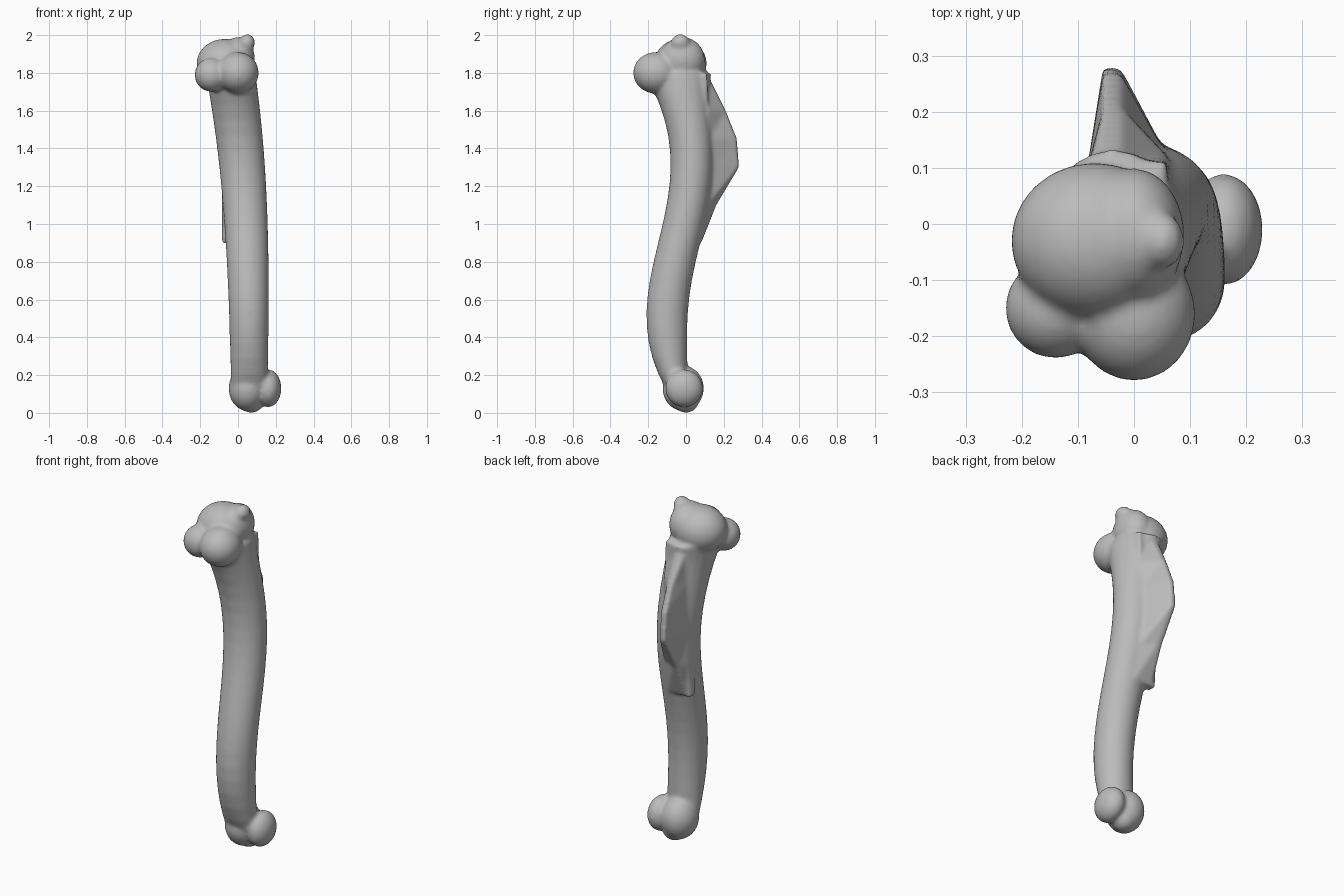
import bpy, bmesh
from math import cos, sin, pi, tau
from mathutils import Matrix

cube = bpy.data.objects.get("Cube")
if cube:
    bpy.data.objects.remove(cube)

bone_grey = bpy.data.materials.new("bone_grey")
bone_grey.use_nodes = True
colour = (0.5, 0.5, 0.5, 1)
bone_grey.diffuse_color = colour
bone_grey.node_tree.nodes["Principled BSDF"].inputs["Base Color"].default_value = colour

bm = bmesh.new()


def loft(sections):
    """Closed skin through a stack of rings with equal point counts."""
    rings = [[bm.verts.new(point) for point in ring] for ring in sections]
    count = len(rings[0])
    for lower, upper in zip(rings, rings[1:]):
        for i in range(count):
            j = (i + 1) % count
            bm.faces.new((lower[i], lower[j], upper[j], upper[i]))
    bm.faces.new(reversed(rings[0]))
    bm.faces.new(rings[-1])


def shaft_ring(z, sides=24):
    """Oval section of the shaft, which bows forward below and back above."""
    centre_x = 0.06 - 0.1 * (z / 1.8) ** 3
    centre_y = -0.035 - 0.066 * cos(tau * (z - 0.48) / 1.7)
    half_width = 0.094 + 0.021 * z
    half_depth = 0.112 + 0.05 * ((z - 0.95) / 0.8) ** 5
    ring = []
    for i in range(sides):
        angle = tau * i / sides
        ring.append((centre_x + half_width * cos(angle),
                     centre_y + half_depth * sin(angle), z))
    return ring


def crest_ring(z, ridge_y):
    """Wedge section of the rear crest, wide in the shaft and narrow at the ridge."""
    ridge_x, half_ridge = -0.04, 0.015
    left, right, root_y = -0.085, 0.06, 0.03
    return [(left, root_y, z), (right, root_y, z),
            (right, min(0.12, ridge_y), z),
            (ridge_x + half_ridge, ridge_y, z),
            (ridge_x - half_ridge, ridge_y, z),
            (left, min(0.09, ridge_y), z)]


def lobe(centre, width, depth, height):
    """Rounded swelling, sized by its half extents."""
    placement = Matrix.Translation(centre) @ Matrix.Diagonal((width, depth, height, 1))
    bmesh.ops.create_uvsphere(bm, u_segments=24, v_segments=16, radius=1, matrix=placement)


# Curved shaft
shaft_bottom, shaft_top, steps = 0.12, 1.8, 20
loft([shaft_ring(shaft_bottom + (shaft_top - shaft_bottom) * step / steps)
      for step in range(steps + 1)])

# Rear crest: height and how far back the ridge reaches
crest_profile = [(0.9, 0.08), (1.1, 0.16), (1.3, 0.28),
                 (1.45, 0.27), (1.6, 0.21), (1.8, 0.11)]
loft([crest_ring(z, ridge_y) for z, ridge_y in crest_profile])

# Upper head, its front lobes and the small knob on top
lobe((-0.07, -0.03, 1.85), width=0.15, depth=0.14, height=0.13)
lobe((0, -0.16, 1.8), width=0.11, depth=0.12, height=0.11)
lobe((-0.14, -0.15, 1.79), width=0.09, depth=0.09, height=0.09)
lobe((0, -0.02, 1.87), width=0.09, depth=0.12, height=0.12)
lobe((0.05, -0.03, 1.96), width=0.04, depth=0.05, height=0.045)

# Lower joint: two knuckles and the bridge between them
lobe((0.05, -0.015, 0.13), width=0.1, depth=0.11, height=0.12)
lobe((0.16, -0.01, 0.13), width=0.07, depth=0.1, height=0.1)
lobe((0.07, 0, 0.07), width=0.07, depth=0.07, height=0.07)

bmesh.ops.recalc_face_normals(bm, faces=bm.faces)
mesh = bpy.data.meshes.new("long_bone")
bm.to_mesh(mesh)
bm.free()
mesh.materials.append(bone_grey)
bone = bpy.data.objects.new("long_bone", mesh)
bpy.context.collection.objects.link(bone)

# Fuse the parts into one rounded surface
fuse = bone.modifiers.new("fuse", "REMESH")
fuse.mode = "VOXEL"
fuse.voxel_size = 0.011
fuse.use_smooth_shade = True
relax = bone.modifiers.new("relax", "SMOOTH")
relax.factor = 0.5
relax.iterations = 6
